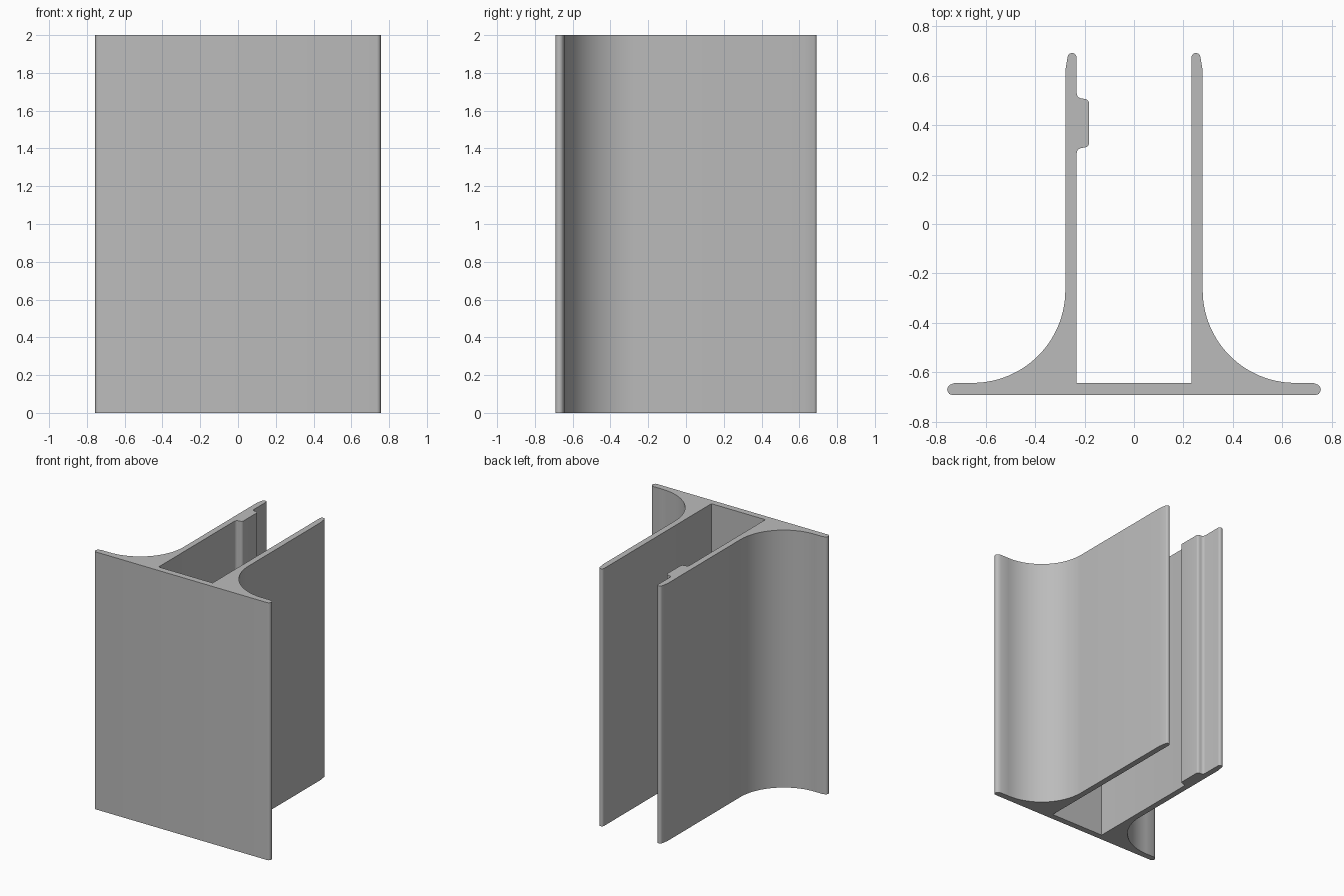
import bpy
import bmesh
from math import cos, sin, radians

cube = bpy.data.objects.get("Cube")
if cube:
    bpy.data.objects.remove(cube, do_unlink=True)

HEIGHT = 2.0
FRONT, BASE_BACK = -0.692, -0.643
WALL_IN, WALL_OUT = 0.232, 0.278


def arc(cx, cy, r, start, end, steps):
    """Points on an arc, angles in degrees."""
    angles = [radians(start + (end - start) * i / steps) for i in range(steps + 1)]
    return [(cx + r * cos(a), cy + r * sin(a)) for a in angles]


# Half of the section: flange end, concave fillet, wall, tapered tip, inner corner
fillet = 0.375
half = arc(0.734, FRONT + 0.022, 0.022, -90, 60, 8)
half += [(0.725, BASE_BACK)]
half += arc(WALL_OUT + fillet, BASE_BACK + fillet, fillet, 270, 180, 28)
half += [(WALL_OUT, 0.62)]
half += arc(0.2505, 0.6735, 0.0185, 15, 180, 10)
half += [(WALL_IN, BASE_BACK)]

# Rib on the inner face of the right wall, blended into it at both ends
rib = arc(-WALL_IN + 0.022, 0.286, 0.022, 180, 90, 5)
rib += arc(-0.2, 0.328, 0.018, -80, 0, 5)
rib += arc(-0.2, 0.488, 0.018, 0, 80, 5)
rib += arc(-WALL_IN + 0.022, 0.53, 0.022, 270, 180, 5)

mirrored = [(-x, y) for x, y in reversed(half)]
outline = half + mirrored[:1] + rib + mirrored[1:]

# Extrude the section upward
bm = bmesh.new()
bottom = bm.faces.new([bm.verts.new((x, y, 0)) for x, y in outline])
result = bmesh.ops.extrude_face_region(bm, geom=[bottom], use_keep_orig=True)
top = [v for v in result["geom"] if isinstance(v, bmesh.types.BMVert)]
bmesh.ops.translate(bm, verts=top, vec=(0, 0, HEIGHT))
bmesh.ops.recalc_face_normals(bm, faces=bm.faces)
mesh = bpy.data.meshes.new("channel_extrusion")
bm.to_mesh(mesh)
bm.free()
channel = bpy.data.objects.new("channel_extrusion", mesh)
bpy.context.collection.objects.link(channel)

# Plain grey finish
grey = bpy.data.materials.new("plain grey")
grey.use_nodes = True
colour = (0.5, 0.5, 0.5, 1)
grey.diffuse_color = colour
grey.node_tree.nodes["Principled BSDF"].inputs["Base Color"].default_value = colour
mesh.materials.append(grey)

# Smooth curves, sharp corners
bpy.ops.object.select_all(action="DESELECT")
channel.select_set(True)
bpy.context.view_layer.objects.active = channel
bpy.ops.object.shade_smooth_by_angle(angle=radians(30))
